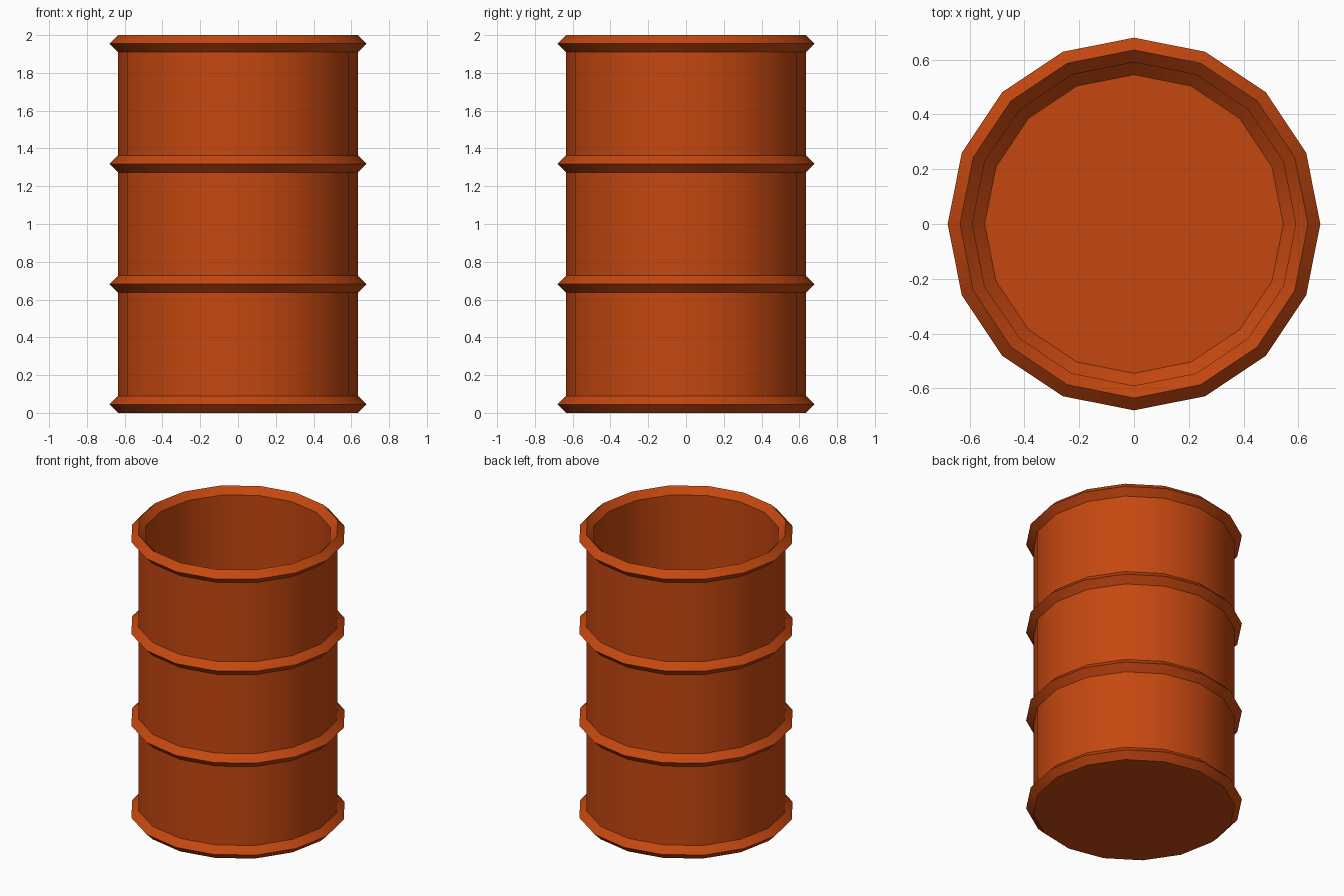
import bpy
import bmesh
import math

cube = bpy.data.objects.get("Cube")
if cube:
    bpy.data.objects.remove(cube, do_unlink=True)

SIDES = 16
HEIGHT = 2.0
WALL = 0.635      # outer wall radius
STEP = 0.045      # rib depth and half height

# Orange paint
paint = bpy.data.materials.new("orange_paint")
paint.use_nodes = True
colour = (0.56, 0.064, 0.005, 1.0)
paint.diffuse_color = colour
paint.node_tree.nodes["Principled BSDF"].inputs["Base Color"].default_value = colour


def lathe(name, profile):
    """Turn a (radius, z) profile around z and cap both ends."""
    bm = bmesh.new()
    rings = []
    for r, z in profile:
        rings.append([bm.verts.new((r * math.cos(2 * math.pi * i / SIDES),
                                    r * math.sin(2 * math.pi * i / SIDES), z))
                      for i in range(SIDES)])
    for low, high in zip(rings, rings[1:]):
        for i in range(SIDES):
            j = (i + 1) % SIDES
            bm.faces.new((low[i], low[j], high[j], high[i]))
    bm.faces.new(rings[0][::-1])
    bm.faces.new(rings[-1])
    bmesh.ops.recalc_face_normals(bm, faces=bm.faces)
    mesh = bpy.data.meshes.new(name)
    bm.to_mesh(mesh)
    bm.free()
    mesh.materials.append(paint)
    obj = bpy.data.objects.new(name, mesh)
    bpy.context.collection.objects.link(obj)
    return obj


# Outer wall with four evenly spaced pointed ribs
profile = []
for k in range(4):
    z = STEP + k * (HEIGHT - 2 * STEP) / 3
    top = [(WALL, z - STEP), (WALL + STEP, z), (WALL, z + STEP)]
    profile += top

# Bevelled lip, inner wall and bevelled floor edge
profile += [(WALL - STEP, HEIGHT - STEP),
            (WALL - STEP, 2 * STEP),
            (WALL - 2 * STEP, STEP)]

barrel = lathe("barrel", profile)

# Smooth around the wall, sharp at ribs and rims
bpy.ops.object.select_all(action='DESELECT')
barrel.select_set(True)
bpy.context.view_layer.objects.active = barrel
bpy.ops.object.shade_smooth_by_angle(angle=math.radians(30))
